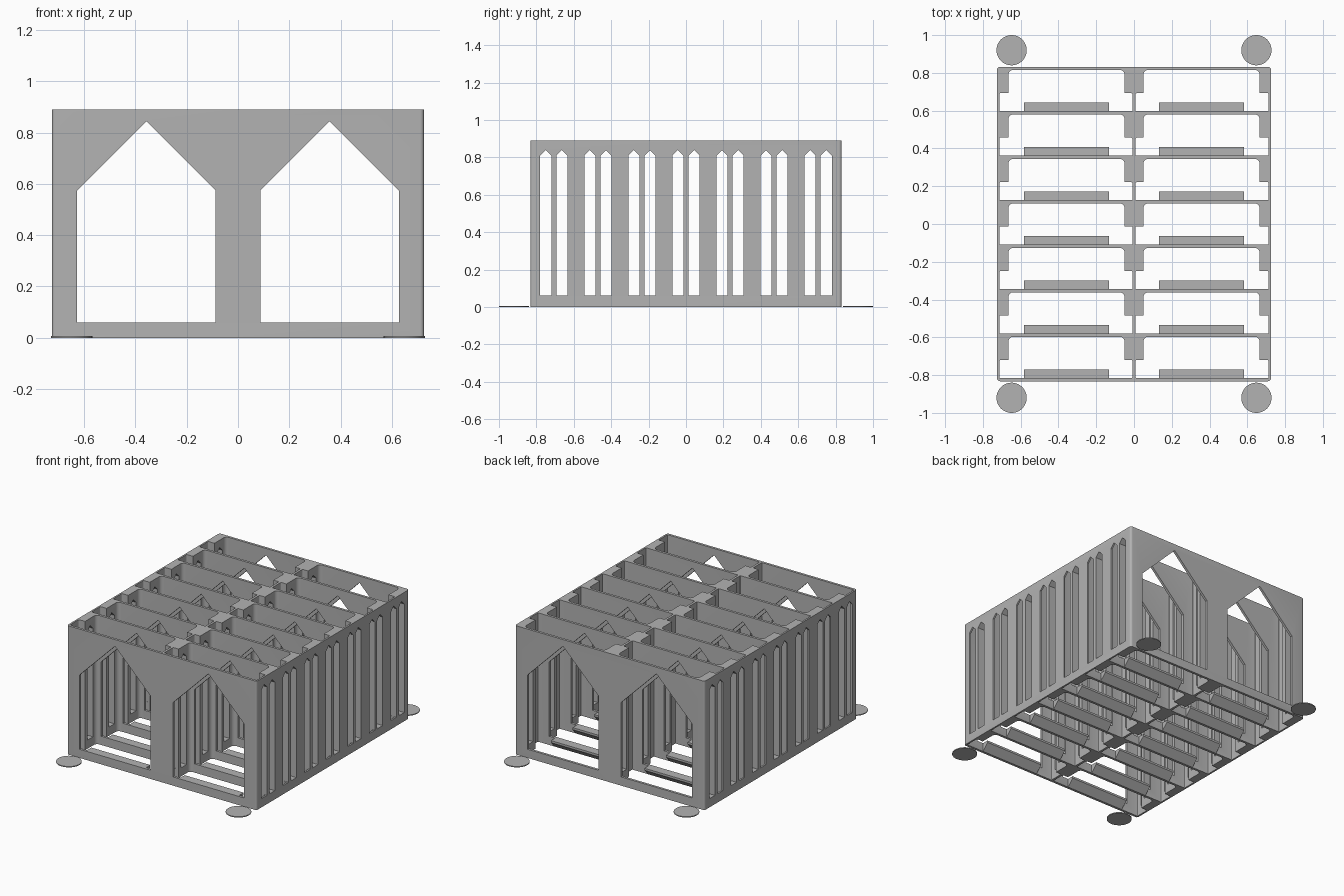
import bpy, bmesh, math
from mathutils import Vector

if "Cube" in bpy.data.objects:
    bpy.data.objects.remove(bpy.data.objects["Cube"], do_unlink=True)

HALF_X, HALF_Y, HEIGHT = 0.725, 0.8325, 0.89
WALL, SILL, CELLS = 0.017, 0.06, 7
PITCH = (2 * HALF_Y - WALL) / CELLS
cell_starts = [-HALF_Y + WALL + i * PITCH for i in range(CELLS)]

grey = bpy.data.materials.new("plain grey")
grey.use_nodes = True
COLOUR = (0.45, 0.45, 0.45, 1)
grey.diffuse_color = COLOUR
grey.node_tree.nodes["Principled BSDF"].inputs["Base Color"].default_value = COLOUR


def rounded(corners, steps=5):
    """Outline from (x, y, radius) corners, with arcs at right angles."""
    out = []
    for i, (x, y, r) in enumerate(corners):
        p = Vector((x, y))
        if r == 0:
            out.append(p)
            continue
        a = (Vector(corners[i - 1][:2]) - p).normalized() * r
        b = (Vector(corners[(i + 1) % len(corners)][:2]) - p).normalized() * r
        for k in range(steps + 1):
            t = math.pi / 2 * k / steps
            out.append(p + a * (1 - math.sin(t)) + b * (1 - math.cos(t)))
    return out


def prism(bm, outline, place, low, high):
    """Extrude an outline; place(u, v, w) maps it into space."""
    rings = [[bm.verts.new(place(p[0], p[1], w)) for p in outline] for w in (low, high)]
    bm.faces.new(rings[0])
    bm.faces.new(rings[1])
    n = len(outline)
    for i in range(n):
        j = (i + 1) % n
        bm.faces.new((rings[0][i], rings[0][j], rings[1][j], rings[1][i]))


def finish(bm, name):
    bmesh.ops.recalc_face_normals(bm, faces=bm.faces)
    mesh = bpy.data.meshes.new(name)
    bm.to_mesh(mesh)
    bm.free()
    mesh.materials.append(grey)
    obj = bpy.data.objects.new(name, mesh)
    bpy.context.collection.objects.link(obj)
    return obj


def activate(obj):
    bpy.ops.object.select_all(action='DESELECT')
    obj.select_set(True)
    bpy.context.view_layer.objects.active = obj


def carve(target, bm):
    cutter = finish(bm, "cutter")
    cutter.hide_render = True
    mod = target.modifiers.new("cut", 'BOOLEAN')
    mod.operation, mod.solver, mod.object = 'DIFFERENCE', 'EXACT', cutter
    activate(target)
    bpy.ops.object.modifier_apply(modifier=mod.name)
    bpy.data.objects.remove(cutter, do_unlink=True)


def along_x(u, v, w): return (w, u, v)
def along_y(u, v, w): return (u, w, v)
def along_z(u, v, w): return (u, v, w)


def pointed(centre, half, shoulder):
    """Upright opening with a forty-five degree pointed top."""
    return [(centre - half, SILL), (centre + half, SILL), (centre + half, shoulder),
            (centre, shoulder + half), (centre - half, shoulder)]


# Solid block with softened upright corners
bm = bmesh.new()
R = 0.015
prism(bm, rounded([(-HALF_X, -HALF_Y, R), (HALF_X, -HALF_Y, R),
                   (HALF_X, HALF_Y, R), (-HALF_X, HALF_Y, R)]), along_z, 0, HEIGHT)
rack = finish(bm, "rack_body")

# Stepped cells: wide in front, narrowed by rails behind
bm = bmesh.new()
for y in cell_starts:
    step, back = y + 0.096, y + PITCH - WALL
    for s in (-1, 1):
        plan = [(0.008, y, 0.005), (0.713, y, 0.005), (0.713, step, 0.008),
                (0.665, step, 0), (0.665, back, 0.025), (0.05, back, 0.025),
                (0.05, step, 0), (0.008, step, 0.008)]
        prism(bm, rounded([(s * x, v, r) for x, v, r in plan]), along_z, -0.1, HEIGHT + 0.1)
carve(rack, bm)

# Large pointed windows through every cross wall
bm = bmesh.new()
for s in (-1, 1):
    prism(bm, pointed(s * 0.357, 0.27, 0.574), along_y, -1, 1)
carve(rack, bm)

# Paired narrow slots through the side walls and the middle wall
bm = bmesh.new()
for y in cell_starts:
    for s in (-1, 1):
        prism(bm, pointed(y + (PITCH - WALL) / 2 + s * 0.043, 0.03, 0.809), along_x, -1, 1)
carve(rack, bm)
activate(rack)
bpy.ops.object.shade_smooth_by_angle(angle=math.radians(30))

# Ledges behind each sill, sloped underneath
bm = bmesh.new()
for y in cell_starts:
    profile = [(y - 0.002, 0), (y, 0), (y + 0.046, 0.046), (y + 0.046, SILL), (y - 0.002, SILL)]
    for s in (-1, 1):
        prism(bm, profile, along_x, s * 0.357 - 0.225, s * 0.357 + 0.225)
finish(bm, "sill_ledges")

# Thin round pads at the four corners
for sx, side in ((-1, "right"), (1, "left")):
    for sy, end in ((-1, "front"), (1, "back")):
        bpy.ops.mesh.primitive_cylinder_add(vertices=48, radius=0.08, depth=0.006,
                                            location=(sx * 0.648, sy * 0.92, 0.003))
        pad = bpy.context.object
        pad.name = f"{end}_{side}_pad"
        pad.data.materials.append(grey)
        bpy.ops.object.shade_smooth_by_angle(angle=math.radians(30))
